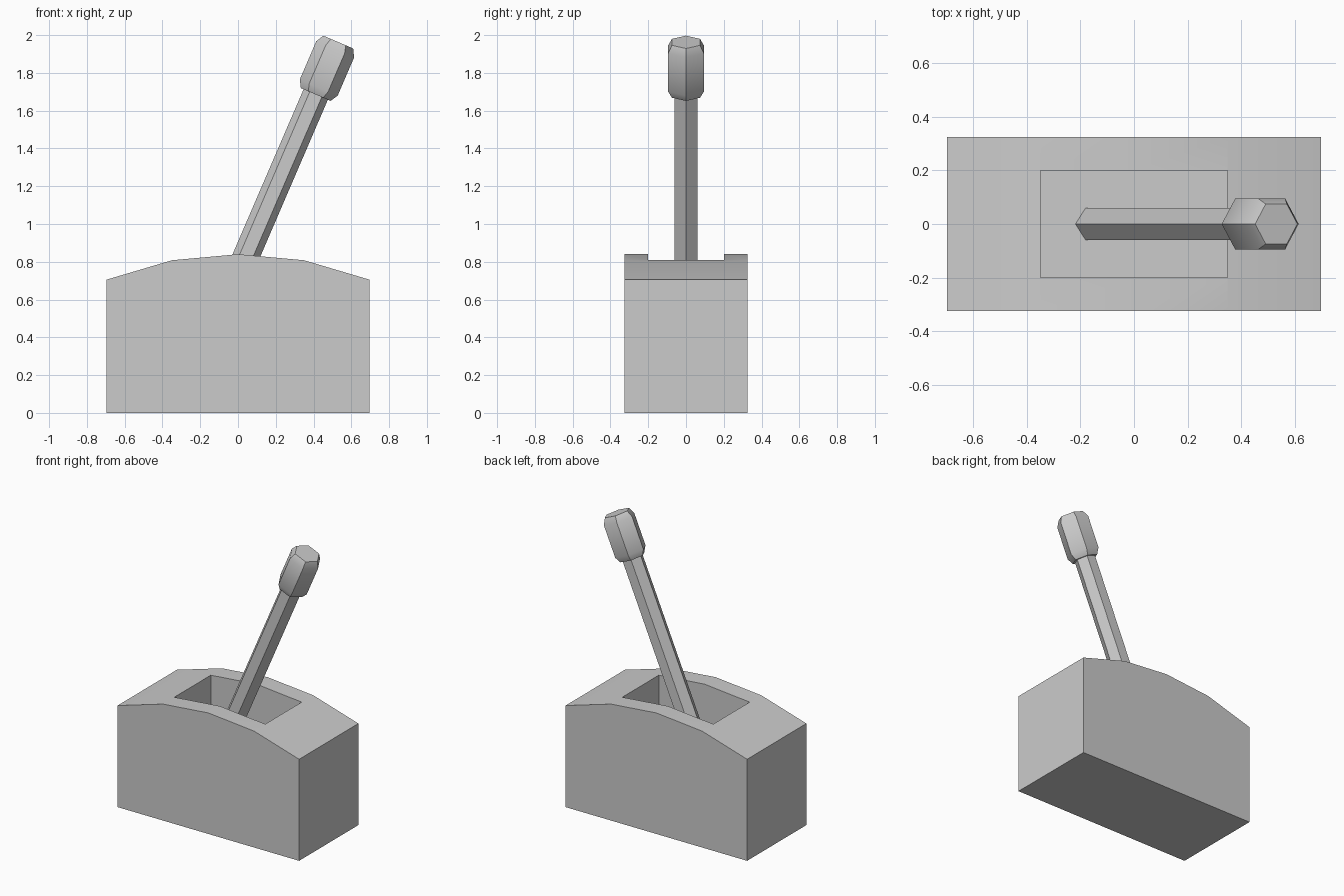
import bpy, bmesh
from math import radians, sin, cos, pi
from mathutils import Matrix, Vector

if "Cube" in bpy.data.objects:
    bpy.data.objects.remove(bpy.data.objects["Cube"])


def make_object(name, bm):
    bmesh.ops.recalc_face_normals(bm, faces=bm.faces)
    mesh = bpy.data.meshes.new(name)
    bm.to_mesh(mesh)
    bm.free()
    obj = bpy.data.objects.new(name, mesh)
    bpy.context.collection.objects.link(obj)
    return obj


def smooth(obj):
    bpy.ops.object.select_all(action='DESELECT')
    obj.select_set(True)
    bpy.context.view_layer.objects.active = obj
    bpy.ops.object.shade_smooth_by_angle(angle=radians(35))


def hex_lathe(name, rings, matrix):
    """Six-sided solid from (height, radius) rings along local z."""
    bm = bmesh.new()
    loops = [[bm.verts.new((r * cos(i * pi / 3), r * sin(i * pi / 3), h))
              for i in range(6)] for h, r in rings]
    for a, b in zip(loops, loops[1:]):
        for i in range(6):
            j = (i + 1) % 6
            bm.faces.new((a[i], a[j], b[j], b[i]))
    bm.faces.new(loops[0])
    bm.faces.new(loops[-1])
    bm.transform(matrix)
    obj = make_object(name, bm)
    smooth(obj)
    return obj


# Housing: arched profile extruded through y
profile = [(-0.697, 0), (0.697, 0), (0.697, 0.705), (0.35, 0.808),
           (0, 0.84), (-0.35, 0.808), (-0.697, 0.705)]
bm = bmesh.new()
face = bm.faces.new([bm.verts.new((x, -0.325, z)) for x, z in profile])
ext = bmesh.ops.extrude_face_region(bm, geom=[face])
bmesh.ops.translate(bm, vec=(0, 0.65, 0),
                    verts=[v for v in ext['geom'] if isinstance(v, bmesh.types.BMVert)])
housing = make_object("housing", bm)

# Slot: rectangular pocket cut into the top
bm = bmesh.new()
bmesh.ops.create_cube(bm, size=1, matrix=Matrix.Translation((0, 0, 0.7))
                      @ Matrix.Diagonal((0.698, 0.4, 0.6, 1)))
cutter = make_object("slot_cutter", bm)
cutter.hide_render = True
mod = housing.modifiers.new("slot", 'BOOLEAN')
mod.operation = 'DIFFERENCE'
mod.solver = 'EXACT'
mod.object = cutter
bpy.context.view_layer.objects.active = housing
bpy.ops.object.modifier_apply(modifier=mod.name)
bpy.data.objects.remove(cutter)
smooth(housing)

# Tilted lever: local origin at the centre of the grip's top
tilt = Matrix.Translation((0.531, 0, 1.963)) @ Matrix.Rotation(radians(23.3), 4, 'Y')
hex_lathe("lever_shaft", [(-1.74, 0.07), (-0.28, 0.07)], tilt)
hex_lathe("lever_grip", [(-0.302, 0.086), (-0.262, 0.109),
                         (-0.042, 0.109), (0, 0.086)], tilt)
